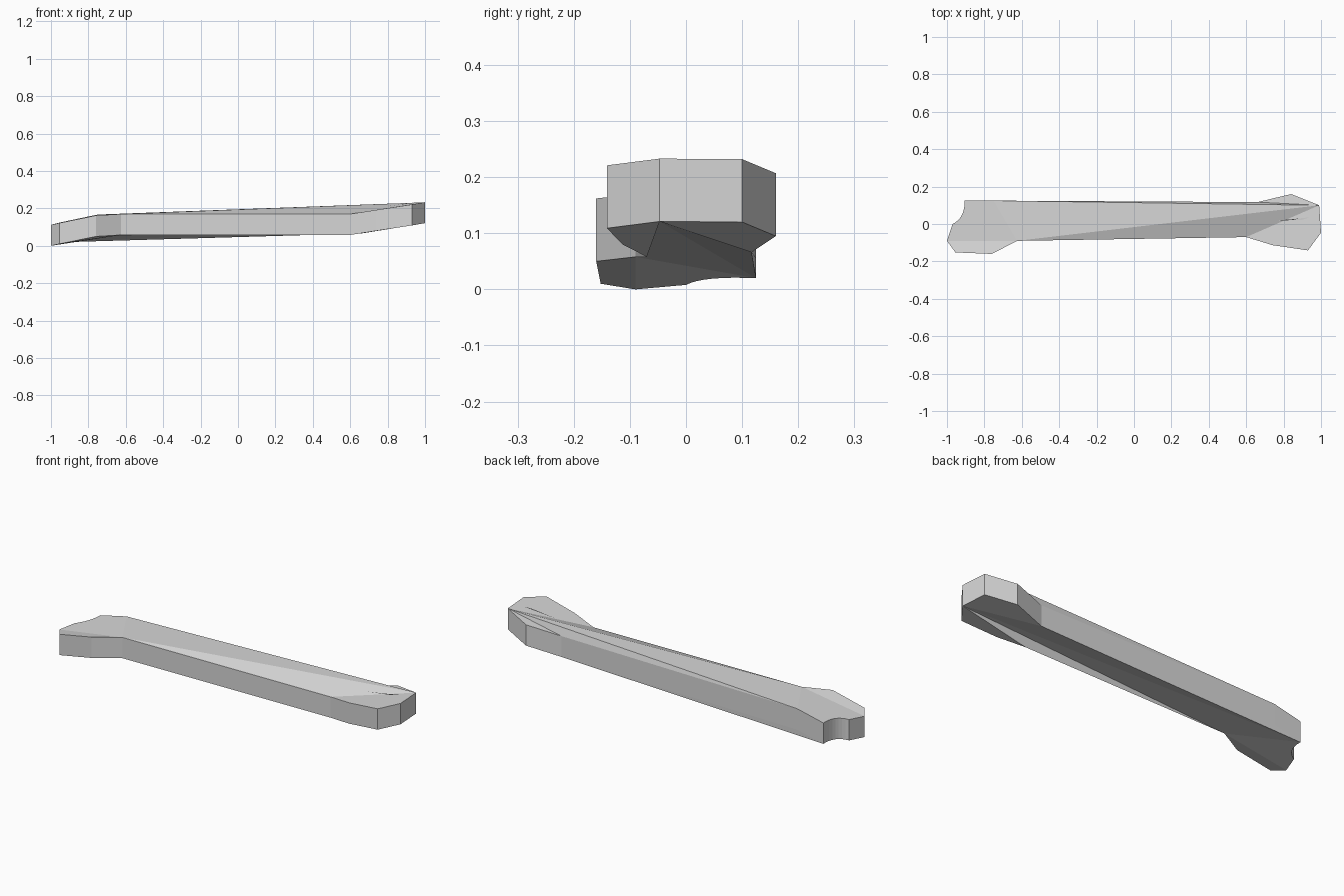
import bpy
import bmesh

if "Cube" in bpy.data.objects:
    bpy.data.objects.remove(bpy.data.objects["Cube"])

THICK = 0.112

grey = bpy.data.materials.new("plain grey")
grey.diffuse_color = (0.68, 0.68, 0.68, 1)
grey.use_nodes = True
grey.node_tree.nodes["Principled BSDF"].inputs["Base Color"].default_value = grey.diffuse_color

# Outline of the bar, counter-clockwise: x, y, underside height
outline = [
    (-1.0, -0.09, 0.0), (-0.955, -0.152, 0.01), (-0.76, -0.16, 0.05),
    (-0.625, -0.09, 0.058), (0.60, -0.07, 0.058), (0.74, -0.113, 0.08),
    (0.93, -0.141, 0.109), (1.0, -0.047, 0.121), (0.99, 0.10, 0.12),
    (0.84, 0.16, 0.095), (0.66, 0.117, 0.066), (-0.75, 0.125, 0.055),
    (-0.905, 0.125, 0.02),
]

# Rounded notch in the left end
a, b, c = (-0.905, 0.125, 0.02), (-0.905, 0.03, 0.024), (-0.97, 0.0, 0.008)
STEPS = 8
for i in range(1, STEPS + 1):
    t = i / STEPS
    outline.append(tuple((1 - t) ** 2 * p + 2 * t * (1 - t) * q + t * t * r
                         for p, q, r in zip(a, b, c)))
n = len(outline)
notch = list(range(12, n))

# Facets of the two caps, as outline corners in counter-clockwise order
top_facets = [
    (0, 1, 2, 3), [3, 11] + notch + [0],        # left end
    (3, 8, 11), (3, 4, 8),                      # long middle
    (4, 5, 6, 7, 8),                            # right end
    (8, 9, 10), (8, 10, 11),                    # raised back edge
]
bottom_facets = [
    (0, 1, 2, 3), [3] + notch + [0],            # left end
    (3, 4, 7), (3, 7, 12), (7, 10, 12),         # hollowed middle
    (10, 11, 12),                               # back edge
    (4, 5, 6, 7), (7, 8, 9, 10),                # right end
]


def make_object(name, bm):
    mesh = bpy.data.meshes.new(name)
    bm.to_mesh(mesh)
    bm.free()
    mesh.materials.append(grey)
    obj = bpy.data.objects.new(name, mesh)
    bpy.context.collection.objects.link(obj)


# Bent bar: faceted caps above and below, with a wall between them
bm = bmesh.new()
low = [bm.verts.new(p) for p in outline]
high = [bm.verts.new((x, y, z + THICK)) for x, y, z in outline]
for facet in top_facets:
    bm.faces.new([high[i] for i in facet])
for facet in bottom_facets:
    bm.faces.new([low[i] for i in reversed(facet)])
for i in range(n):
    j = (i + 1) % n
    bm.faces.new((low[i], low[j], high[j], high[i]))
make_object("bent_bar", bm)

# Fine raised sliver on the right end
bm = bmesh.new()
bm.faces.new([bm.verts.new(p) for p in (
    (0.75, 0.018, 0.206), (0.90, 0.022, 0.224),
    (0.94, 0.036, 0.231), (0.84, 0.025, 0.217))])
make_object("end_sliver", bm)
